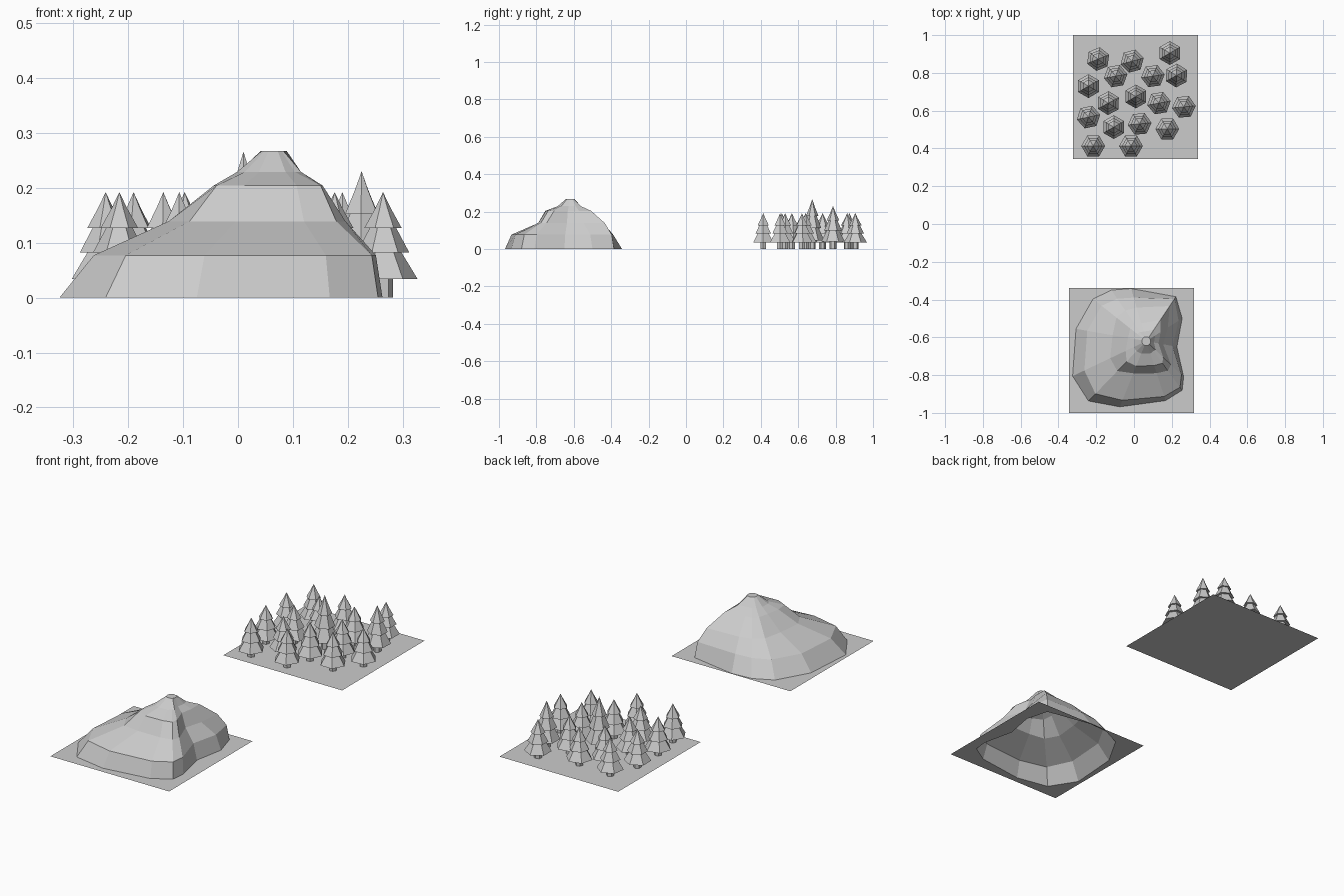
import bpy, bmesh
from math import cos, sin, pi, radians, atan2

if "Cube" in bpy.data.objects:
    bpy.data.objects.remove(bpy.data.objects["Cube"])


def finish(name, bm):
    me = bpy.data.meshes.new(name)
    bm.to_mesh(me)
    bm.free()
    ob = bpy.data.objects.new(name, me)
    bpy.context.collection.objects.link(ob)
    return ob


def rect(bm, x0, x1, y0, y1):
    return [bm.verts.new((x, y, 0)) for x, y in ((x0, y0), (x1, y0), (x1, y1), (x0, y1))]


def loop_edges(bm, vs):
    return [bm.edges.new((vs[i - 1], vs[i])) for i in range(len(vs))]


# Forest ground tile
bm = bmesh.new()
bm.faces.new(rect(bm, -0.323, 0.338, 0.345, 1.0))
finish("forest_ground", bm)

# Conifer: six-sided trunk and stepped foliage tiers (radius, height)
PROFILE = [(0.018, 0), (0.018, 0.034), (0.063, 0.034), (0.034, 0.082),
           (0.048, 0.082), (0.024, 0.127), (0.034, 0.127), (0.014, 0.163)]


def tree(name, x, y, angle, height=0.192):
    bm = bmesh.new()
    s = height / 0.192
    a0 = radians(angle)
    rings = [[bm.verts.new((x + r * cos(a0 + k * pi / 3), y + r * sin(a0 + k * pi / 3), z * s))
              for k in range(6)] for r, z in PROFILE]
    for lo, hi in zip(rings, rings[1:]):
        for k in range(6):
            j = (k + 1) % 6
            bm.faces.new((lo[k], lo[j], hi[j], hi[k]))
    tip = bm.verts.new((x, y, height))
    for k in range(6):
        bm.faces.new((rings[-1][k], rings[-1][(k + 1) % 6], tip))
    finish(name, bm)


# x, y, rotation of each tree
TREES = [(-0.19, 0.873, 22), (-0.01, 0.862, 15), (0.19, 0.905, 30), (-0.097, 0.783, 10),
         (0.10, 0.783, 8), (-0.241, 0.73, 30), (-0.136, 0.64, 28), (0.132, 0.64, 10),
         (0.264, 0.62, 5), (-0.241, 0.566, 12), (-0.107, 0.513, 30), (0.03, 0.53, 5),
         (0.176, 0.503, 0), (-0.216, 0.413, 0), (-0.016, 0.413, 0)]
for i, (x, y, a) in enumerate(TREES):
    tree(f"tree_{i + 1}", x, y, a)
tree("tall_tree_centre", 0.01, 0.675, 30, 0.266)
tree("tall_tree_side", 0.225, 0.786, 28, 0.23)

# Mountain: base point (x, y), then how far out each contour lies towards it
CX, CY = 0.065, -0.62
LEVELS = (0.077, 0.139, 0.204, 0.229)
SPOKES = [((0.222, -0.385), (.95, .79, .48, .25)),
          ((0.255, -0.50), (.90, .60, .40, .25)),
          ((0.227, -0.65), (.86, .55, .40, .25)),
          ((0.263, -0.81), (.94, .66, .45, .25)),
          ((0.255, -0.88), (.94, .60, .45, .20)),
          ((0.167, -0.935), (.93, .54, .41, .21)),
          ((-0.075, -0.968), (.90, .49, .38, .19)),
          ((-0.241, -0.937), (.88, .50, .34, .17)),
          ((-0.325, -0.805), (.84, .49, .28, .17)),
          ((-0.307, -0.555), (.84, .48, .26, .17)),
          ((-0.217, -0.397), (.84, .56, .30, .17)),
          ((-0.12, -0.35), (.83, .60, .33, .18)),
          ((-0.015, -0.342), (.83, .64, .34, .18))]
bm = bmesh.new()
rings = [[bm.verts.new((p[0], p[1], 0)) for p, _ in SPOKES]]
for i, z in enumerate(LEVELS):
    rings.append([bm.verts.new((CX + (p[0] - CX) * f[i], CY + (p[1] - CY) * f[i], z))
                  for p, f in SPOKES])
top = []
for p, _ in SPOKES:
    a = atan2(p[1] - CY, p[0] - CX)
    top.append(bm.verts.new((CX + 0.024 * cos(a), CY + 0.024 * sin(a), 0.267)))
rings.append(top)
n = len(SPOKES)
for lo, hi in zip(rings, rings[1:]):
    for k in range(n):
        j = (k + 1) % n
        bm.faces.new((lo[j], lo[k], hi[k], hi[j]))
bm.faces.new(top[::-1])
finish("mountain", bm)

# Mountain ground tile, open beneath the hollow mountain
bm = bmesh.new()
edges = loop_edges(bm, rect(bm, -0.344, 0.317, -1.0, -0.338))
edges += loop_edges(bm, [bm.verts.new((p[0], p[1], 0)) for p, _ in SPOKES])
bmesh.ops.triangle_fill(bm, edges=edges, use_beauty=True, normal=(0, 0, 1))
finish("mountain_ground", bm)
